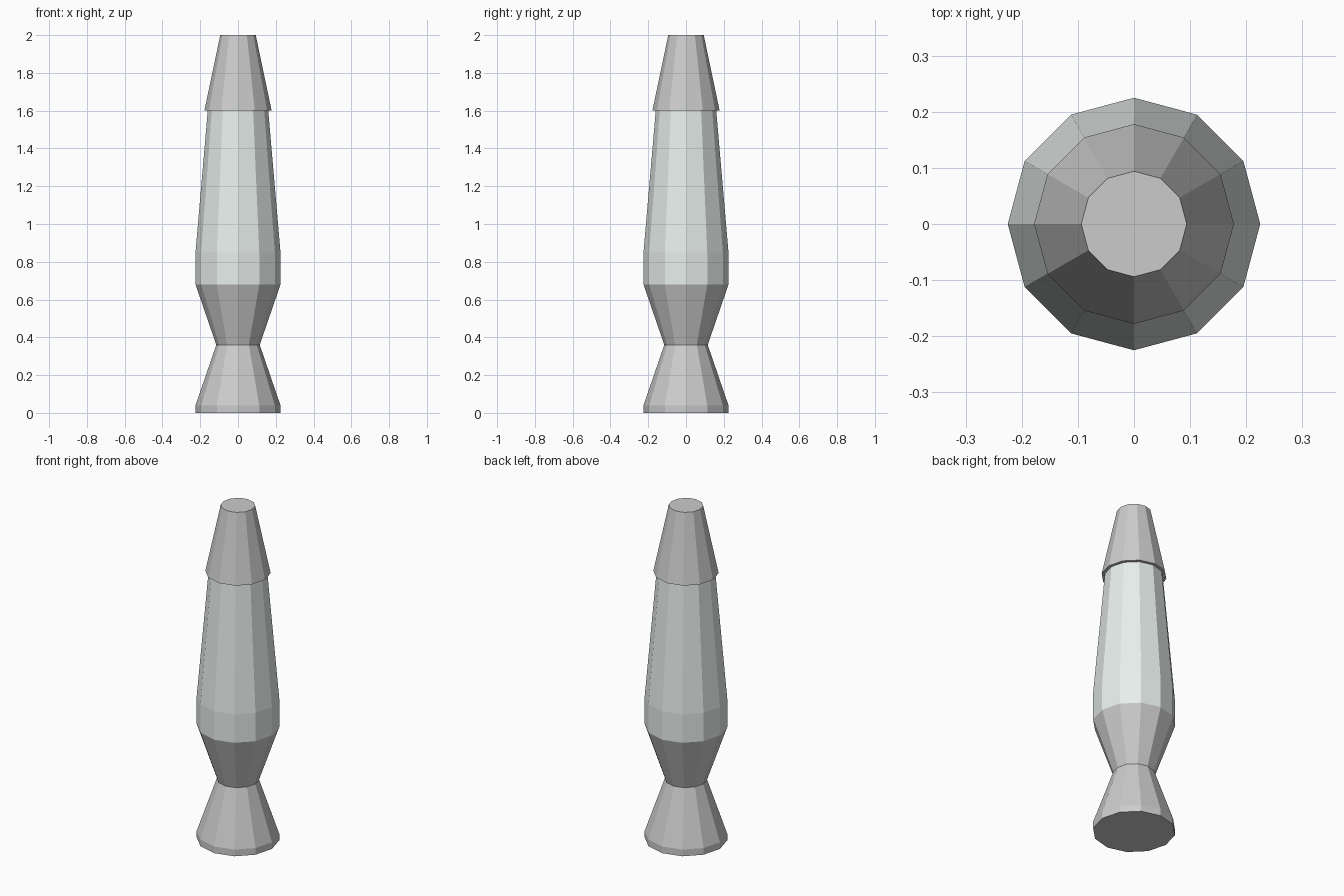
import bpy, bmesh, math

if "Cube" in bpy.data.objects:
    bpy.data.objects.remove(bpy.data.objects["Cube"])

SIDES = 12


def lathe(name, profile, color=None):
    """Closed faceted solid from (radius, z) rings, bottom to top."""
    bm = bmesh.new()
    rings = []
    for r, z in profile:
        rings.append([bm.verts.new((r * math.cos(2 * math.pi * i / SIDES),
                                    r * math.sin(2 * math.pi * i / SIDES), z))
                      for i in range(SIDES)])
    for low, high in zip(rings, rings[1:]):
        for i in range(SIDES):
            j = (i + 1) % SIDES
            bm.faces.new((low[i], low[j], high[j], high[i]))
    bm.faces.new(rings[0][::-1])
    bm.faces.new(rings[-1])
    mesh = bpy.data.meshes.new(name)
    bm.to_mesh(mesh)
    bm.free()
    obj = bpy.data.objects.new(name, mesh)
    bpy.context.collection.objects.link(obj)
    if color:
        mat = bpy.data.materials.new(name + "_material")
        mat.diffuse_color = color
        mat.use_nodes = True
        mat.node_tree.nodes["Principled BSDF"].inputs["Base Color"].default_value = mat.diffuse_color
        mesh.materials.append(mat)
    return obj


# Hourglass stand
lathe("base", [(0.225, 0), (0.225, 0.04), (0.115, 0.36), (0.225, 0.68)])

# Pale tapered vessel
lathe("glass_vessel", [(0.225, 0.68), (0.225, 0.85), (0.16, 1.602)],
      (0.80, 0.86, 0.84, 1))

# Overhanging metal cap
lathe("cap", [(0.178, 1.60), (0.094, 2.0)])
